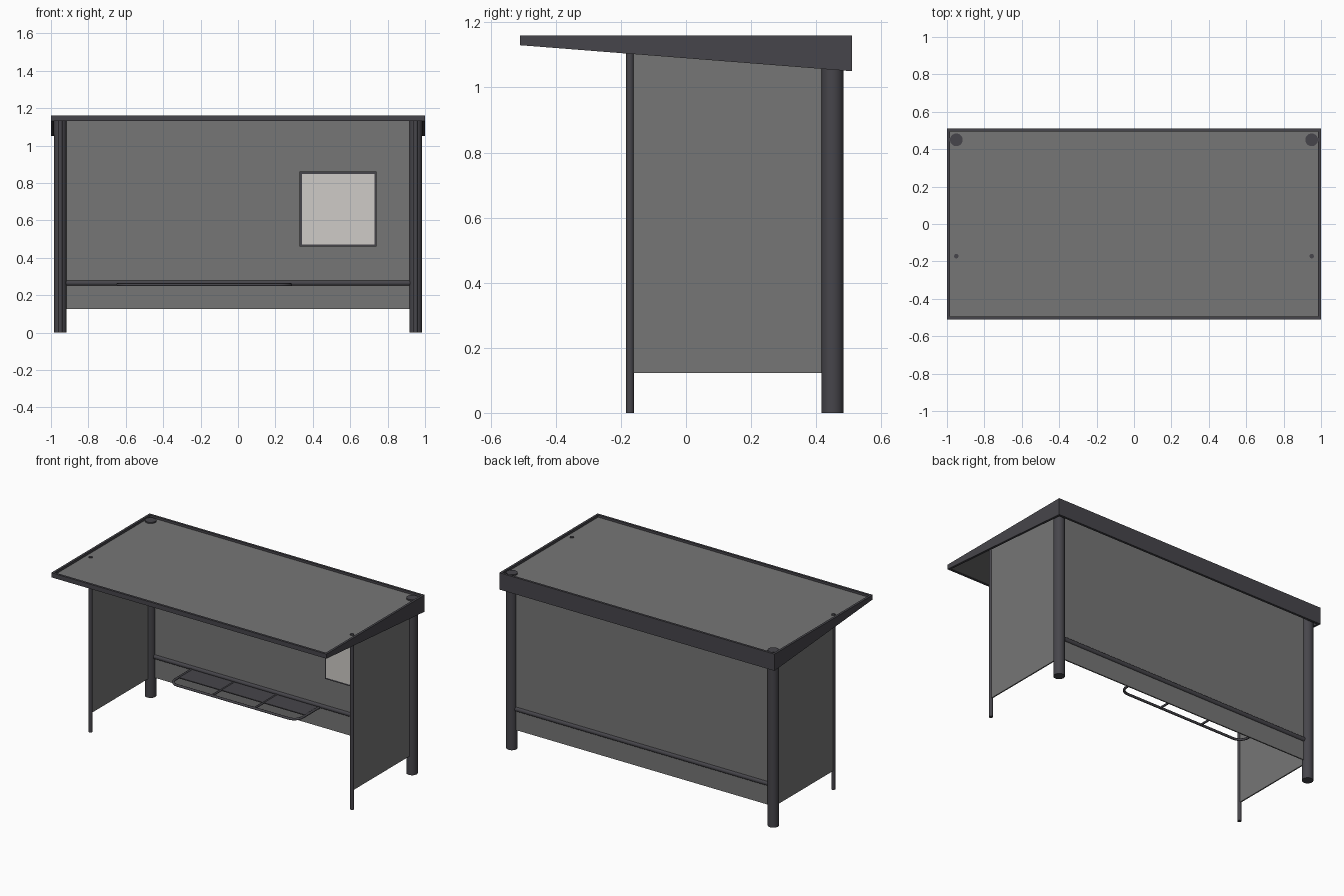
import bpy, bmesh, math
from mathutils import Vector

if "Cube" in bpy.data.objects:
    bpy.data.objects.remove(bpy.data.objects["Cube"])


def material(name, rgb):
    m = bpy.data.materials.new(name)
    m.diffuse_color = (*rgb, 1)
    m.use_nodes = True
    m.node_tree.nodes["Principled BSDF"].inputs["Base Color"].default_value = m.diffuse_color
    return m


DARK = material("dark metal", (0.062, 0.06, 0.07))
GREY = material("grey panel", (0.18, 0.18, 0.18))
PALE = material("pale poster", (0.62, 0.60, 0.57))


def mesh_object(name, bm, mat):
    bmesh.ops.recalc_face_normals(bm, faces=bm.faces)
    me = bpy.data.meshes.new(name)
    bm.to_mesh(me)
    bm.free()
    ob = bpy.data.objects.new(name, me)
    bpy.context.collection.objects.link(ob)
    me.materials.append(mat)
    return ob


def box(name, lo, hi, mat):
    bm = bmesh.new()
    bmesh.ops.create_cube(bm, size=1)
    for v in bm.verts:
        v.co = Vector([(l + h) / 2 + c * (h - l) for l, h, c in zip(lo, hi, v.co)])
    return mesh_object(name, bm, mat)


def prism(name, profile, x0, x1, mat):
    """Extrude a (y, z) outline along x."""
    bm = bmesh.new()
    f = bm.faces.new([bm.verts.new((x0, y, z)) for y, z in profile])
    r = bmesh.ops.extrude_face_region(bm, geom=[f])
    bmesh.ops.translate(bm, vec=(x1 - x0, 0, 0),
                        verts=[g for g in r["geom"] if isinstance(g, bmesh.types.BMVert)])
    return mesh_object(name, bm, mat)


def cylinder(name, a, b, r, sides, mat):
    a, b = Vector(a), Vector(b)
    bpy.ops.mesh.primitive_cylinder_add(vertices=sides, radius=r, depth=(b - a).length,
                                        location=(a + b) / 2)
    ob = bpy.context.object
    ob.rotation_euler = (b - a).to_track_quat('Z', 'Y').to_euler()
    ob.name = name
    ob.data.materials.append(mat)
    bpy.ops.object.shade_smooth_by_angle()
    return ob


def under(y):
    """Height of the sloping lower edge of the roof frame."""
    return 1.13 - 0.08 * (y + 0.51) / 1.02


# Roof: tapered side frames, front and back frames, recessed panel
for s, side in ((-1, "left"), (1, "right")):
    prism(side + "_roof_frame",
          [(-0.51, 1.13), (0.51, 1.05), (0.51, 1.16), (-0.51, 1.16)],
          s * 0.985, s * 1.0, DARK)
box("front_roof_frame", (-0.985, -0.51, 1.13), (0.985, -0.495, 1.16), DARK)
box("back_roof_frame", (-0.985, 0.495, 1.05), (0.985, 0.51, 1.16), DARK)
box("roof_panel", (-0.985, -0.495, 1.132), (0.985, 0.495, 1.145), GREY)

# Posts and side walls
for s, side in ((-1, "left"), (1, "right")):
    cylinder(side + "_back_post", (s * 0.95, 0.45, 0), (s * 0.95, 0.45, 1.153), 0.034, 32, DARK)
    cylinder(side + "_front_post", (s * 0.95, -0.172, 0), (s * 0.95, -0.172, 1.15), 0.012, 16, DARK)
    box(side + "_wall", (s * 0.95 - 0.004, -0.165, 0.123), (s * 0.95 + 0.004, 0.43, 1.135), GREY)

# Back wall and bench rail
box("back_wall", (-0.93, 0.446, 0.127), (0.93, 0.454, 1.135), GREY)
cylinder("bench_rail", (-0.93, 0.45, 0.265), (0.93, 0.45, 0.265), 0.015, 20, DARK)

# Poster with thin frame
box("poster_frame", (0.33, 0.43, 0.46), (0.74, 0.446, 0.86), DARK)
box("poster", (0.341, 0.427, 0.471), (0.729, 0.431, 0.849), PALE)

# Bench: rounded tube loop with dividers and a rear seat plate
x0, x1, yf, yb, rc, zb = -0.645, 0.282, 0.208, 0.445, 0.06, 0.256
path = [(x0, yb)]
for cx, start in ((x0 + rc, 180), (x1 - rc, 270)):
    for i in range(7):
        t = math.radians(start + 15 * i)
        path.append((cx + rc * math.cos(t), yf + rc + rc * math.sin(t)))
path.append((x1, yb))
cu = bpy.data.curves.new("bench_tube", 'CURVE')
cu.dimensions = '3D'
cu.bevel_depth = 0.008
cu.bevel_resolution = 2
cu.use_fill_caps = True
sp = cu.splines.new('POLY')
sp.points.add(len(path) - 1)
for p, (x, y) in zip(sp.points, path):
    p.co = (x, y, zb, 1)
cu.materials.append(DARK)
bpy.context.collection.objects.link(bpy.data.objects.new("bench_tube", cu))
for i in (1, 2):
    x = x0 + (x1 - x0) * i / 3
    cylinder("bench_divider_%d" % i, (x, yf, zb), (x, yb, zb), 0.007, 12, DARK)
box("bench_seat", (x0, 0.30, zb - 0.003), (x1, 0.445, zb + 0.003), DARK)
